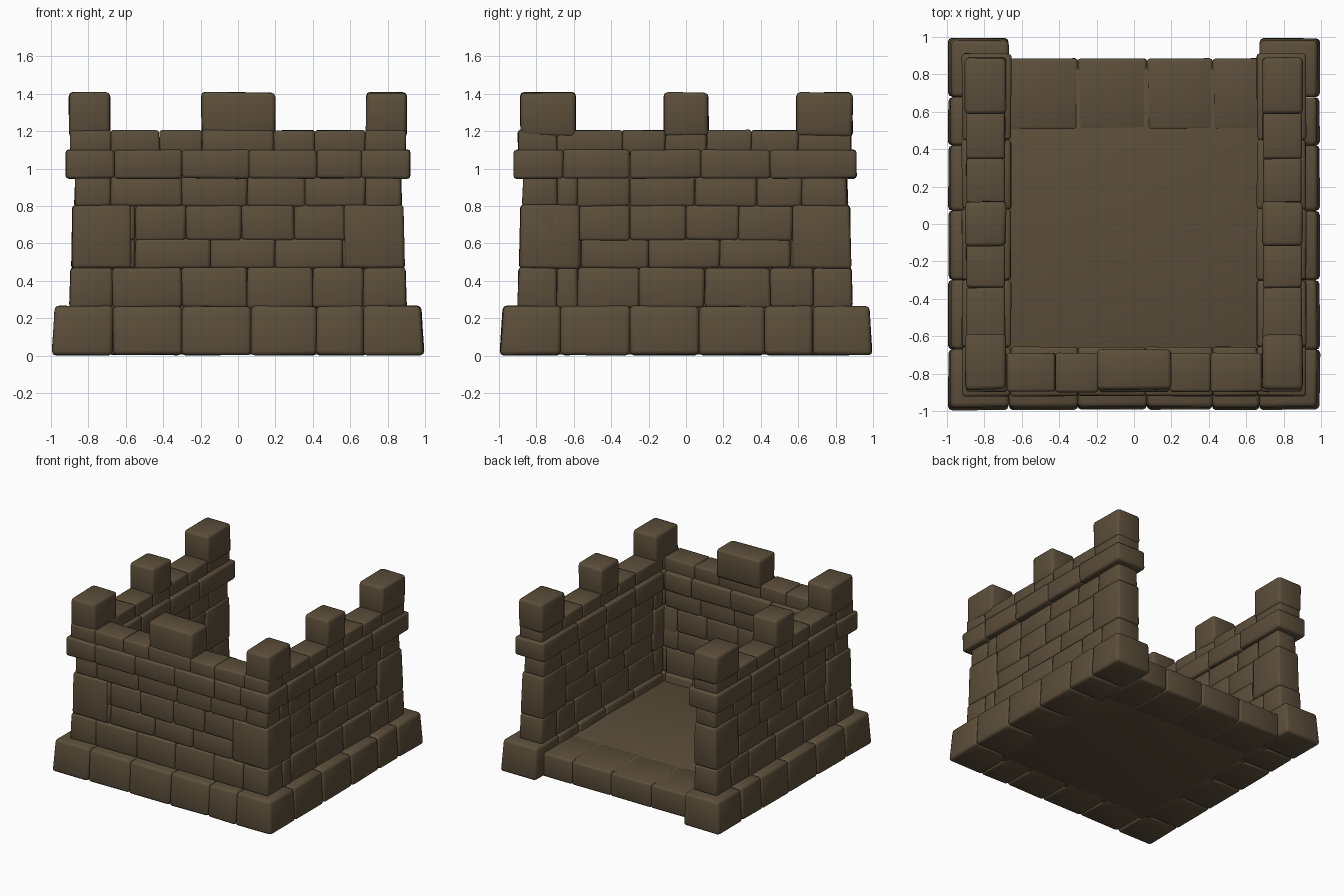
import bpy
import bmesh
import random

random.seed(4)

default = bpy.data.objects.get("Cube")
if default:
    bpy.data.objects.remove(default, do_unlink=True)

# One stone colour for everything
stone_mat = bpy.data.materials.new("brown stone")
stone_mat.use_nodes = True
COLOUR = (0.107, 0.077, 0.043, 1)
stone_mat.diffuse_color = COLOUR
bsdf = stone_mat.node_tree.nodes["Principled BSDF"]
bsdf.inputs["Base Color"].default_value = COLOUR
bsdf.inputs["Roughness"].default_value = 0.9


def add_stone(bm, xs, ys, zs, taper=0.0, bevel=0.018, jitter=0.004):
    """Add a softly rounded block; taper pulls in the outward top corners."""
    part = bmesh.new()
    bmesh.ops.create_cube(part, size=1)
    for v in part.verts:
        top = v.co.z > 0
        pos = [lim[c > 0] for lim, c in zip((xs, ys, zs), v.co)]
        if top:
            for axis in (0, 1):
                if abs(pos[axis]) > 0.8:
                    pos[axis] -= taper if pos[axis] > 0 else -taper
        for axis in range(3):
            if pos[axis] != 0:
                pos[axis] += random.uniform(-jitter, jitter)
        v.co = pos
    bmesh.ops.bevel(part, geom=part.edges[:], offset=bevel, segments=2,
                    profile=0.5, affect='EDGES', clamp_overlap=True)
    mesh = bpy.data.meshes.new("stone")
    part.to_mesh(mesh)
    part.free()
    bm.from_mesh(mesh)
    bpy.data.meshes.remove(mesh)


def finish(name, bm):
    for f in bm.faces:
        f.smooth = True
    mesh = bpy.data.meshes.new(name)
    bm.to_mesh(mesh)
    bm.free()
    mesh.materials.append(stone_mat)
    obj = bpy.data.objects.new(name, mesh)
    bpy.context.collection.objects.link(obj)


def pairs(points):
    return list(zip(points, points[1:]))


def u_course(name, zs, inner, outer, back, joints_x, joints_y, **style):
    """One course of stones around the front and both sides."""
    bm = bmesh.new()
    for span in pairs([-outer] + joints_x + [outer]):
        add_stone(bm, span, (-outer, -inner), zs, **style)
    for side in (-1, 1):
        xs = sorted((side * inner, side * outer))
        for span in pairs([-inner] + joints_y + [back]):
            add_stone(bm, xs, span, zs, **style)
    finish(name, bm)


# Footing and floor
u_course("plinth", (0.003, 0.265), 0.67, 0.995, 0.995,
         [-0.67, -0.3, 0.07, 0.42, 0.67], [-0.3, 0.07, 0.42, 0.68],
         taper=0.017, bevel=0.022, jitter=0.003)

bm = bmesh.new()
add_stone(bm, (-0.74, 0.74), (-0.74, 0.84), (0.005, 0.195), jitter=0)
for span in pairs([-0.69, -0.3, 0.07, 0.42, 0.69]):
    add_stone(bm, span, (0.5, 0.885), (0.002, 0.197), jitter=0.002)
finish("floor", bm)

# Solid fill behind the stone joints
bm = bmesh.new()
FILL = (0.1, 1.16)
add_stone(bm, (-0.85, 0.85), (-0.85, -0.72), FILL, jitter=0)
for side in (-1, 1):
    add_stone(bm, sorted((side * 0.72, side * 0.85)), (-0.85, 0.85), FILL, jitter=0)
finish("wall_core", bm)

# Wall courses, stepping in slightly as they rise
courses = [
    ("wall_course_lower", (0.255, 0.47), 0.9,
     [-0.67, -0.3, 0.05, 0.4, 0.67], [-0.58, -0.25, 0.1, 0.45, 0.68]),
    ("wall_course_second", (0.465, 0.625), 0.882,
     [-0.55, -0.15, 0.2, 0.56], [-0.56, -0.2, 0.18, 0.56]),
    ("wall_course_third", (0.615, 0.805), 0.88,
     [-0.55, -0.28, 0.02, 0.3, 0.57], [-0.57, -0.3, 0, 0.28, 0.57]),
    ("wall_course_upper", (0.795, 0.96), 0.875,
     [-0.68, -0.3, 0.05, 0.36, 0.68], [-0.58, -0.3, 0.05, 0.38, 0.62]),
]
for name, zs, outer, jx, jy in courses:
    u_course(name, zs, 0.69, outer, outer - 0.01, jx, jy, taper=0.006)

# Tall corner blocks spanning the middle courses
bm = bmesh.new()
TALL = (0.465, 0.805)
for side in (-1, 1):
    column = sorted((side * 0.685, side * 0.891))
    add_stone(bm, sorted((side * 0.57, side * 0.89)), (-0.891, -0.69), TALL, 0.006)
    add_stone(bm, column, (-0.89, -0.57), TALL, 0.006)
    add_stone(bm, column, (0.57, 0.882), TALL, 0.006)
finish("corner_blocks", bm)

# Projecting band and the course above it
u_course("cornice", (0.947, 1.1), 0.657, 0.92, 0.912,
         [-0.66, -0.3, 0.06, 0.42, 0.66], [-0.3, 0.08, 0.45], bevel=0.016, jitter=0.003)
u_course("parapet", (1.07, 1.205), 0.69, 0.897, 0.885,
         [-0.68, -0.42, -0.19, 0.19, 0.41, 0.68],
         [-0.34, -0.11, 0.11, 0.35, 0.6], bevel=0.014, jitter=0.003)

# Battlement blocks
bm = bmesh.new()
TOOTH = (1.17, 1.407)
add_stone(bm, (-0.195, 0.2), (-0.885, -0.67), TOOTH, bevel=0.022)
for side in (-1, 1):
    xs = sorted((side * 0.685, side * 0.903))
    for ys in ((-0.885, -0.59), (-0.12, 0.12), (0.59, 0.89)):
        add_stone(bm, xs, ys, TOOTH, bevel=0.022)
finish("battlements", bm)
